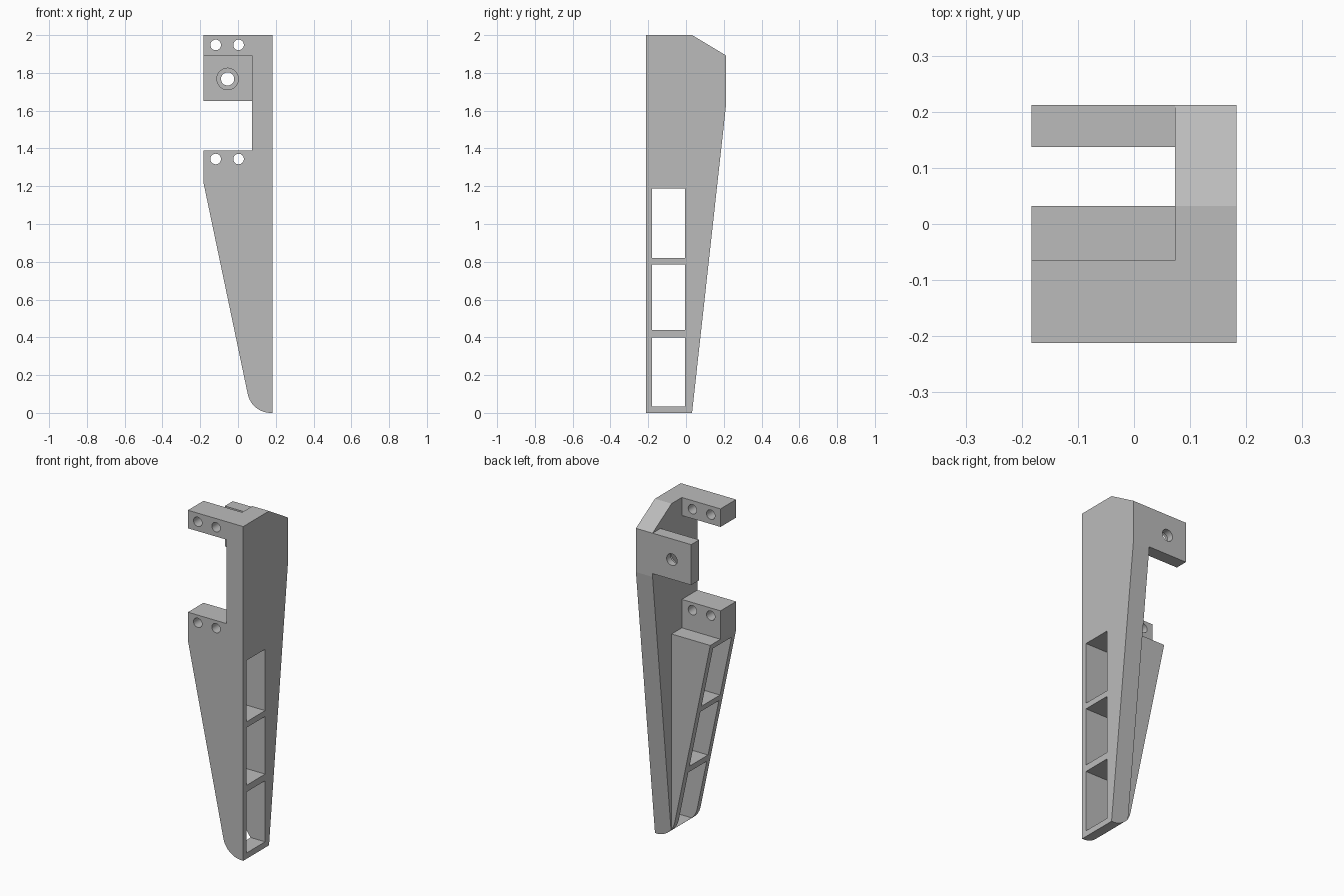
import bpy, bmesh, math
from mathutils import Vector

if "Cube" in bpy.data.objects:
    bpy.data.objects.remove(bpy.data.objects["Cube"], do_unlink=True)

GREY = (0.5, 0.5, 0.5, 1)
mat = bpy.data.materials.new("mid grey")
mat.use_nodes = True
mat.diffuse_color = GREY
mat.node_tree.nodes["Principled BSDF"].inputs["Base Color"].default_value = GREY


def prism(name, profile, axis, lo, hi):
    """Extrude a profile along an axis; x takes (y, z) points, y takes (x, z)."""
    place = (lambda p, d: (d, p[0], p[1])) if axis == "x" else (lambda p, d: (p[0], d, p[1]))
    bm = bmesh.new()
    face = bm.faces.new([bm.verts.new(place(p, lo)) for p in profile])
    ext = bmesh.ops.extrude_face_region(bm, geom=[face])
    shift = Vector(place((0, 0), hi - lo))
    bmesh.ops.translate(bm, vec=shift, verts=[v for v in ext["geom"] if isinstance(v, bmesh.types.BMVert)])
    bmesh.ops.recalc_face_normals(bm, faces=bm.faces)
    mesh = bpy.data.meshes.new(name)
    bm.to_mesh(mesh)
    bm.free()
    mesh.materials.append(mat)
    ob = bpy.data.objects.new(name, mesh)
    bpy.context.collection.objects.link(ob)
    return ob


def rect(a0, a1, b0, b1):
    return [(a0, b0), (a1, b0), (a1, b1), (a0, b1)]


def circle(x, z, r, n=32):
    return [(x + r * math.cos(t * math.tau / n), z + r * math.sin(t * math.tau / n)) for t in range(n)]


def boolean(ob, cutter, operation="DIFFERENCE"):
    mod = ob.modifiers.new("cut", "BOOLEAN")
    mod.operation, mod.solver, mod.object = operation, "EXACT", cutter
    bpy.context.view_layer.objects.active = ob
    bpy.ops.object.modifier_apply(modifier=mod.name)
    bpy.data.objects.remove(cutter, do_unlink=True)


W, D = 0.183, 0.212      # half width and half depth
WALL = 0.073             # inner face of the side wall
ARM = -0.065             # back of the two drilled arms
BODY = 0.032             # back of the tapered body

# Front outline: tapered side with a rounded foot
R, CX = 0.125, 0.174
arc = [(CX - R * math.cos(a), R - R * math.sin(a))
       for a in (math.radians(12 + 78 * i / 16) for i in range(17))]
front = [(W, 0), (W, 2), (-W, 2), (-W, 1.22)] + arc
bracket = prism("bracket", front, "y", -D, D)

# Side outline: leaning back edge and chamfered top
side = [(-D, -0.1), (BODY - 0.011, -0.1), (BODY, 0), (D, 1.63), (D, 1.892), (BODY, 2), (BODY, 2.1), (-D, 2.1)]
boolean(bracket, prism("side_outline", side, "x", -0.3, 0.3), "INTERSECT")

# Open space beside the wall: leaves the body, lower arm, upper arm and rear tab
space = [(BODY, -0.1), (BODY, 1.22), (ARM, 1.22), (ARM, 1.39), (-0.3, 1.39), (-0.3, 1.892),
         (ARM, 1.892), (ARM, 2.1), (0.3, 2.1), (0.3, 1.892), (0.137, 1.892), (0.137, 1.65),
         (0.3, 1.65), (0.3, -0.1)]
boolean(bracket, prism("open_space", space, "x", -0.3, WALL))

# Three windows through the body
for z0, z1 in ((0.035, 0.4), (0.44, 0.785), (0.82, 1.187)):
    boolean(bracket, prism("window", rect(-0.18, -0.005, z0, z1), "x", -0.3, 0.3))

# Screw holes in the arms
for z in (1.948, 1.344):
    for x in (-0.118, 0.003):
        boolean(bracket, prism("screw_hole", circle(x, z, 0.028), "y", -0.3, 0))

# Counterbored hole in the rear tab
boolean(bracket, prism("tab_hole", circle(-0.055, 1.768, 0.035), "y", 0.1, 0.3))
boolean(bracket, prism("counterbore", circle(-0.055, 1.768, 0.057), "y", 0.1, 0.172))

# Smooth the round parts, keep the large faces flat
bpy.ops.object.select_all(action="DESELECT")
bracket.select_set(True)
bpy.context.view_layer.objects.active = bracket
bpy.ops.object.shade_smooth_by_angle(angle=math.radians(30))
for p in bracket.data.polygons:
    if p.area > 0.01:
        p.use_smooth = False
